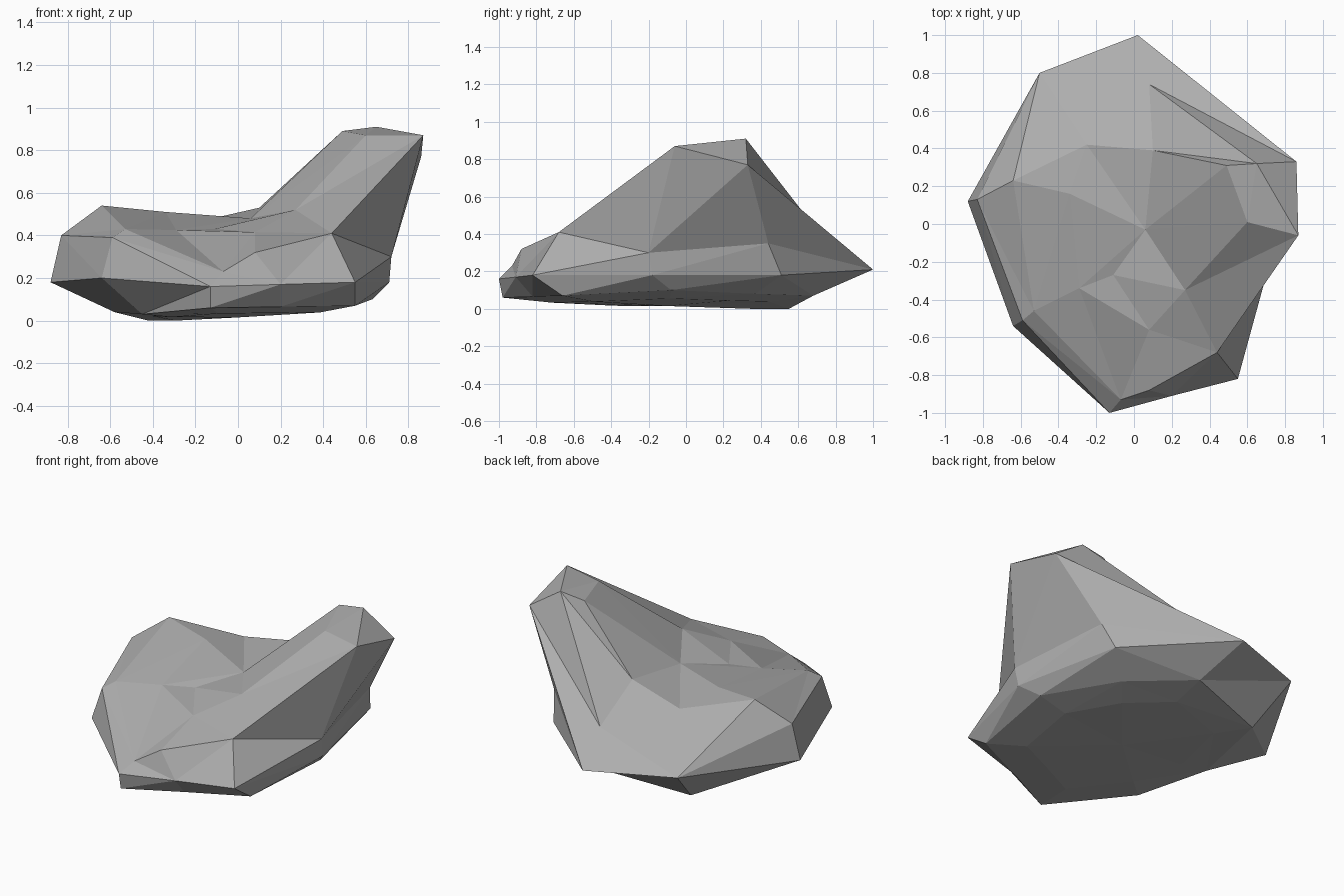
import bpy
import bmesh
from mathutils import Vector

cube = bpy.data.objects.get("Cube")
if cube:
    bpy.data.objects.remove(cube, do_unlink=True)

# Single stone colour
stone = bpy.data.materials.new("grey stone")
stone.use_nodes = True
grey = (0.42, 0.42, 0.42, 1)
stone.diffuse_color = grey
stone.node_tree.nodes["Principled BSDF"].inputs["Base Color"].default_value = grey

base_centre = Vector((0, -0.1, 0.015))
bowl_centre = (0.06, -0.03, 0.48)
bowl_dip = (-0.11, -0.27, 0.43)


def profile(low, belt, inner, mid=None, rim=None, crest=None, bowl=bowl_centre):
    """One radial section, from the middle of the underside to the bowl."""
    mid = mid or belt
    rim = rim or mid
    crest = crest or rim
    base = base_centre.lerp(Vector(low), 0.7)
    base.z = low[2] * 0.55
    return [base_centre, base, low, belt, mid, rim, crest, inner, bowl]


sections = [
    # front point
    profile(low=(-0.13, -0.98, 0.06), belt=(-0.13, -1.0, 0.16),
            crest=(-0.07, -0.93, 0.23), inner=(-0.29, -0.34, 0.425), bowl=bowl_dip),
    # front lip
    profile(low=(0.2, -0.82, 0.065), belt=(0.2, -0.91, 0.17),
            crest=(0.08, -0.88, 0.32), inner=(0.08, -0.56, 0.415), bowl=bowl_dip),
    # front left corner
    profile(low=(0.55, -0.66, 0.07), belt=(0.55, -0.82, 0.18),
            rim=(0.44, -0.68, 0.41), inner=(0.27, -0.35, 0.52)),
    # peak, front side
    profile(low=(0.63, -0.08, 0.1), belt=(0.71, -0.18, 0.18), mid=(0.72, -0.2, 0.3),
            rim=(0.87, -0.06, 0.87), inner=(0.6, 0.01, 0.87)),
    # peak, back side
    profile(low=(0.4, 0.37, 0.08), belt=(0.565, 0.51, 0.18), mid=(0.61, 0.44, 0.35),
            rim=(0.86, 0.33, 0.77), crest=(0.65, 0.32, 0.91), inner=(0.49, 0.31, 0.89)),
    # back point
    profile(low=(0.08, 0.68, 0.07), belt=(0.02, 1.0, 0.21),
            crest=(0.08, 0.74, 0.37), inner=(0.1, 0.39, 0.53)),
    # back right corner
    profile(low=(-0.42, 0.55, 0), belt=(-0.5, 0.8, 0.225), inner=(-0.25, 0.42, 0.45)),
    # right shoulder
    profile(low=(-0.58, -0.05, 0.04), belt=(-0.88, 0.12, 0.18), rim=(-0.83, 0.13, 0.4),
            crest=(-0.64, 0.23, 0.54), inner=(-0.34, 0.16, 0.51)),
    # front right corner
    profile(low=(-0.45, -0.5, 0.03), belt=(-0.64, -0.54, 0.2), rim=(-0.59, -0.51, 0.39),
            crest=(-0.53, -0.46, 0.43), inner=(-0.29, -0.34, 0.425)),
]

# Skin neighbouring sections; shared points collapse quads into triangles
bm = bmesh.new()
cache = {}


def vert(point):
    key = tuple(round(v, 4) for v in point)
    if key not in cache:
        cache[key] = bm.verts.new(key)
    return cache[key]


for a, b in zip(sections, sections[1:] + sections[:1]):
    for i in range(len(a) - 1):
        corners = [vert(p) for p in (a[i], a[i + 1], b[i + 1], b[i])]
        corners = list(dict.fromkeys(corners))
        if len(corners) > 2 and not bm.faces.get(corners):
            bm.faces.new(corners)

bmesh.ops.triangulate(bm, faces=bm.faces[:], quad_method='SHORT_EDGE')
bmesh.ops.recalc_face_normals(bm, faces=bm.faces[:])

mesh = bpy.data.meshes.new("rock")
bm.to_mesh(mesh)
bm.free()
mesh.materials.append(stone)
rock = bpy.data.objects.new("rock", mesh)
bpy.context.collection.objects.link(rock)
